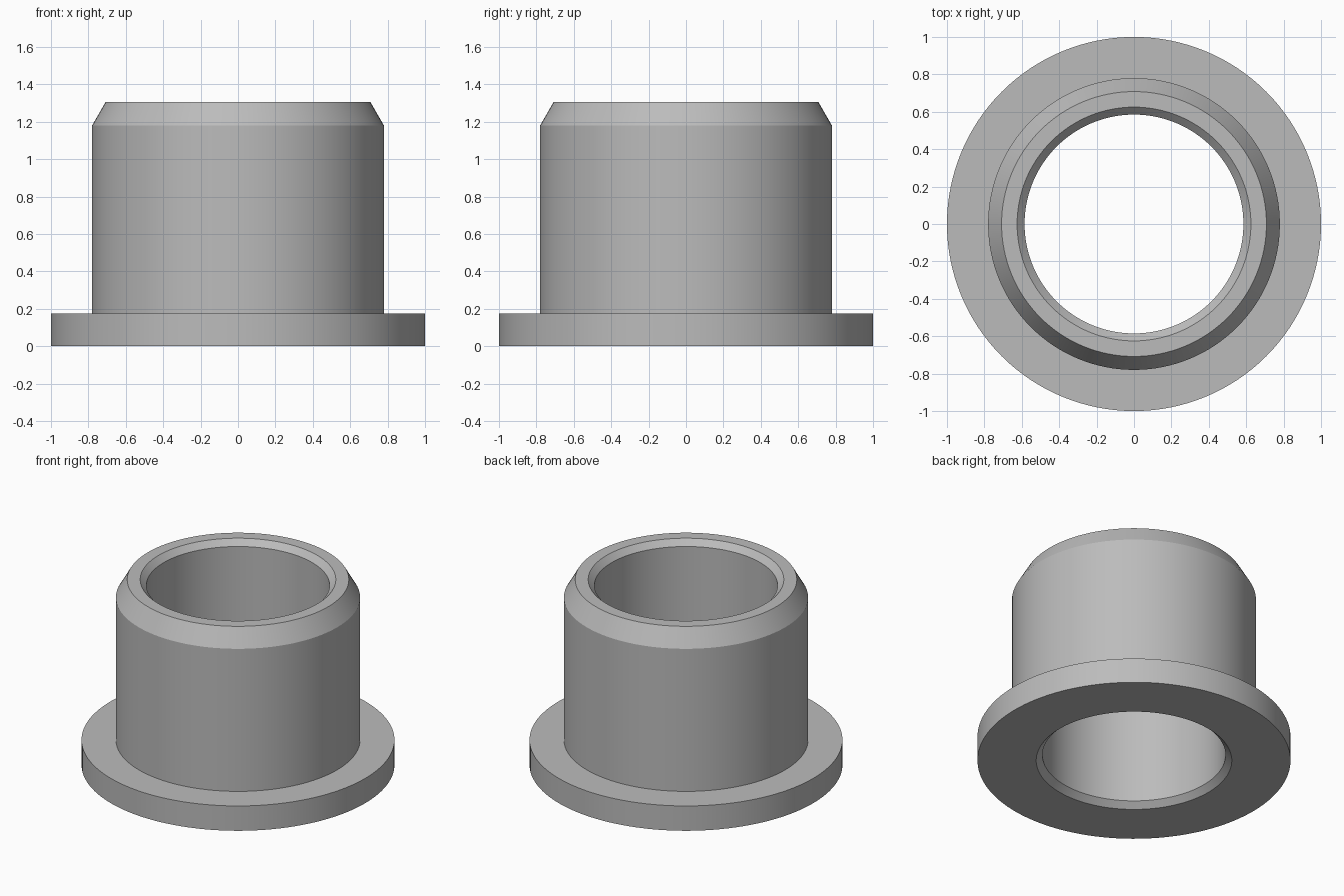
import bpy
import bmesh
import math

cube = bpy.data.objects.get("Cube")
if cube:
    bpy.data.objects.remove(cube, do_unlink=True)

SEGMENTS = 128
BORE, BORE_MOUTH, CHAMFER = 0.585, 0.625, 0.04
BODY, TIP, FLANGE = 0.78, 0.708, 1.0
FLANGE_TOP, SHOULDER, HEIGHT = 0.175, 1.18, 1.305

# Plain grey material
grey = bpy.data.materials.new("plain_grey")
grey.use_nodes = True
colour = (0.5, 0.5, 0.5, 1)
grey.diffuse_color = colour
grey.node_tree.nodes["Principled BSDF"].inputs["Base Color"].default_value = colour

# Closed cross-section (radius, height) of the flanged sleeve
profile = [
    (BORE_MOUTH, 0), (FLANGE, 0), (FLANGE, FLANGE_TOP), (BODY, FLANGE_TOP),
    (BODY, SHOULDER), (TIP, HEIGHT), (BORE_MOUTH, HEIGHT),
    (BORE, HEIGHT - CHAMFER), (BORE, CHAMFER),
]

# Revolve the section around the vertical axis
bm = bmesh.new()
rings = []
for i in range(SEGMENTS):
    a = math.tau * i / SEGMENTS
    rings.append([bm.verts.new((r * math.cos(a), r * math.sin(a), z)) for r, z in profile])
for i, ring in enumerate(rings):
    following = rings[(i + 1) % SEGMENTS]
    for j in range(len(profile)):
        k = (j + 1) % len(profile)
        bm.faces.new((ring[j], following[j], following[k], ring[k]))
bmesh.ops.recalc_face_normals(bm, faces=bm.faces)
mesh = bpy.data.meshes.new("flanged_bushing")
bm.to_mesh(mesh)
bm.free()
mesh.materials.append(grey)

bushing = bpy.data.objects.new("flanged_bushing", mesh)
bpy.context.collection.objects.link(bushing)
bpy.ops.object.select_all(action="DESELECT")
bushing.select_set(True)
bpy.context.view_layer.objects.active = bushing
bpy.ops.object.shade_smooth_by_angle(angle=math.radians(20))
